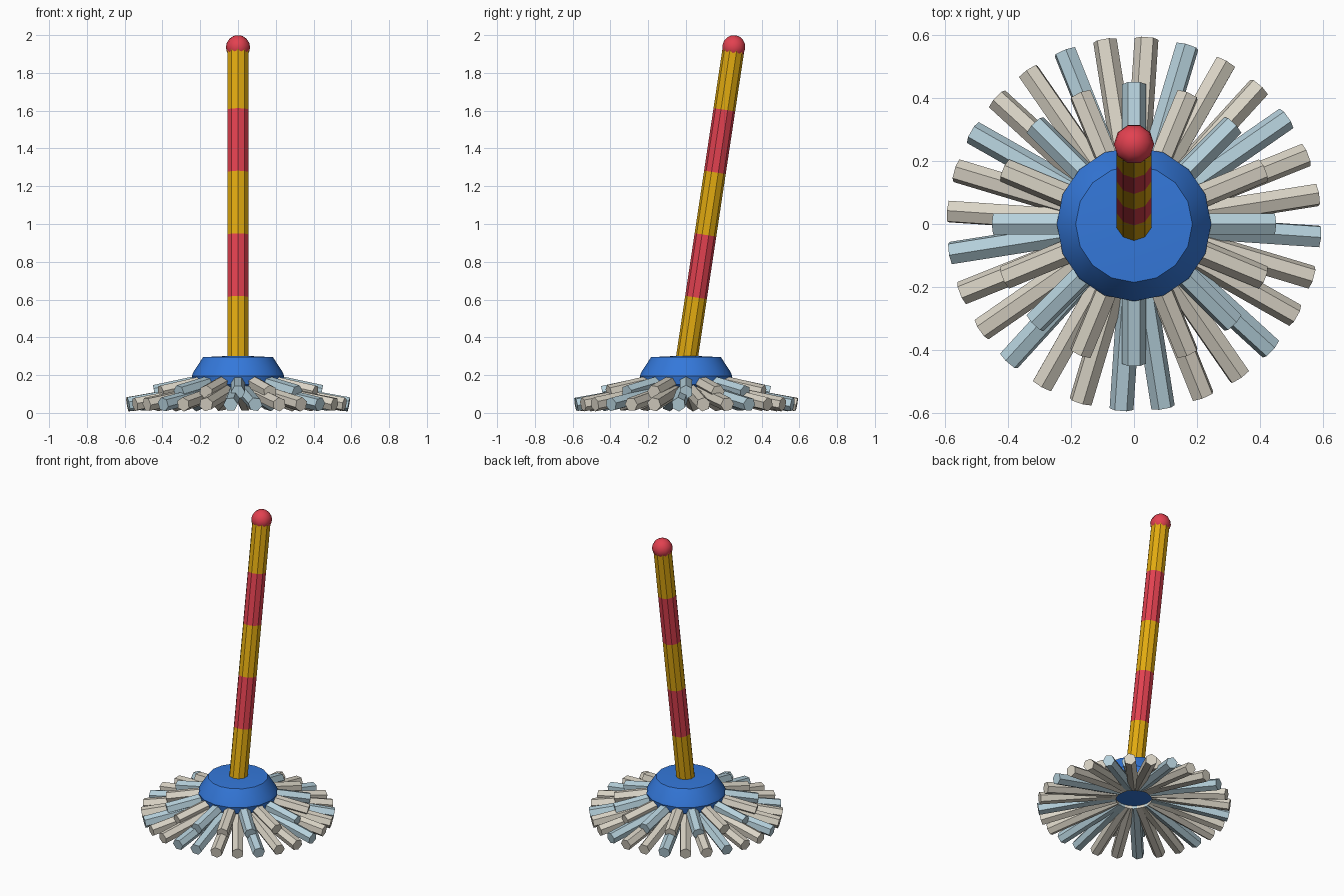
import bpy, bmesh, math
from mathutils import Vector, Matrix

if "Cube" in bpy.data.objects:
    bpy.data.objects.remove(bpy.data.objects["Cube"], do_unlink=True)

UP = Vector((0, 0, 1))


def material(name, hex_code):
    """Flat material from an sRGB hex colour."""
    srgb = [int(hex_code[i:i + 2], 16) / 255 for i in (0, 2, 4)]
    color = [((c + 0.055) / 1.055) ** 2.4 for c in srgb] + [1]
    mat = bpy.data.materials.new(name)
    mat.use_nodes = True
    mat.diffuse_color = color
    mat.node_tree.nodes["Principled BSDF"].inputs["Base Color"].default_value = color
    return mat


RED = material("red", "E24150")
YELLOW = material("yellow", "E2AB10")
BLUE = material("blue", "3478DA")
PALE_BLUE = material("pale blue", "B5D0DB")
CREAM = material("cream", "DAD4C6")


def finish(name, bm, mats, smooth_angle=None):
    """Turn a bmesh into a named object."""
    bmesh.ops.recalc_face_normals(bm, faces=bm.faces)
    mesh = bpy.data.meshes.new(name)
    bm.to_mesh(mesh)
    bm.free()
    for mat in mats:
        mesh.materials.append(mat)
    obj = bpy.data.objects.new(name, mesh)
    bpy.context.collection.objects.link(obj)
    if smooth_angle:
        bpy.ops.object.select_all(action="DESELECT")
        obj.select_set(True)
        bpy.context.view_layer.objects.active = obj
        bpy.ops.object.shade_smooth_by_angle(angle=math.radians(smooth_angle))
    return obj


def add_prism(bm, start, end, radius, sides, spin=0, mat=0):
    """Closed prism running from start to end."""
    axis = end - start
    turn = UP.rotation_difference(axis).to_matrix().to_4x4()
    place = Matrix.Translation((start + end) / 2) @ turn @ Matrix.Rotation(spin, 4, "Z")
    made = bmesh.ops.create_cone(bm, cap_ends=True, segments=sides, radius1=radius,
                                 radius2=radius, depth=axis.length, matrix=place)
    for face in {f for v in made["verts"] for f in v.link_faces}:
        face.material_index = mat


def lathe(name, profile, sides, mat, smooth_angle):
    """Spin a profile of (radius, height) points around z."""
    bm = bmesh.new()
    verts = [bm.verts.new((r, 0, z)) for r, z in profile]
    edges = [bm.edges.new(pair) for pair in zip(verts, verts[1:])]
    bmesh.ops.spin(bm, geom=verts + edges, axis=UP, cent=(0, 0, 0),
                   angle=math.tau, steps=sides, use_duplicate=False)
    bmesh.ops.remove_doubles(bm, verts=bm.verts, dist=0.0005)
    return finish(name, bm, [mat], smooth_angle)


# Leaning handle with alternating bands
base, top = Vector((0, 0.003, 0.28)), Vector((0, 0.253, 1.936))
BANDS = 5
bm = bmesh.new()
add_prism(bm, base, top, 0.058, 10)
axis = (top - base).normalized()
for i in range(1, BANDS):
    bmesh.ops.bisect_plane(bm, geom=bm.verts[:] + bm.edges[:] + bm.faces[:],
                           plane_co=base.lerp(top, i / BANDS), plane_no=axis)
for face in bm.faces:
    along = (face.calc_center_median() - base).dot(axis) / (top - base).length
    face.material_index = min(int(along * BANDS), BANDS - 1) % 2
finish("handle", bm, [YELLOW, RED])

# Round knob at the handle's end
bm = bmesh.new()
tilt = UP.rotation_difference(axis).to_matrix().to_4x4()
bmesh.ops.create_uvsphere(bm, u_segments=10, v_segments=8, radius=0.064,
                          matrix=Matrix.Translation(top) @ tilt @ Matrix.Rotation(math.pi / 2, 4, "Z"))
finish("handle_knob", bm, [RED], 40)

# Head that holds the strands
lathe("mop_head", [(0, 0.304), (0.185, 0.295), (0.235, 0.218), (0.245, 0.195),
                   (0.235, 0.15), (0.2, 0.12), (0, 0.115)], 16, BLUE, 35)


def strand_ring(name, count, first_angle, inner, outer, blue_every):
    """Ring of hexagonal strands; inner and outer are (radius, height)."""
    bm = bmesh.new()
    for i in range(count):
        angle = first_angle + math.tau * i / count
        ends = [Vector((r * math.cos(angle), r * math.sin(angle), z)) for r, z in (inner, outer)]
        add_prism(bm, *ends, 0.038, 6, math.pi / 6, 1 if i % blue_every == 0 else 0)
    finish(name, bm, [CREAM, PALE_BLUE])


# Long lower strands and short upper strands
strand_ring("lower_strands", 28, math.radians(-81), (0.115, 0.13), (0.588, 0.045), 3)
strand_ring("upper_strands", 16, 0, (0.13, 0.177), (0.443, 0.11), 2)
